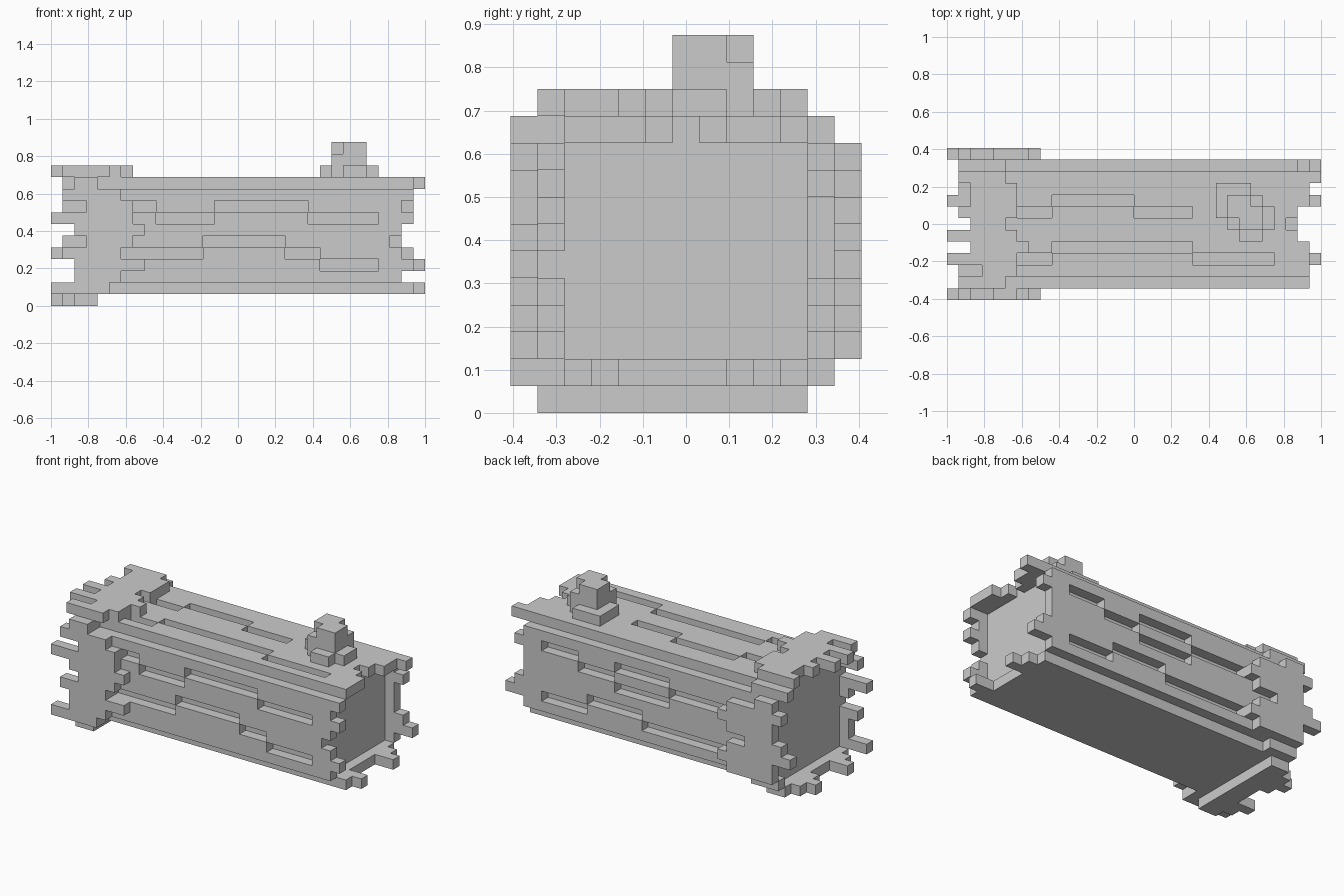
import bpy, bmesh
from itertools import product

if "Cube" in bpy.data.objects:
    bpy.data.objects.remove(bpy.data.objects["Cube"])

U = 1 / 16                      # block size
I0, J0 = 16, 6.5                # grid centre in x and y


def box(x, y, z):
    """Set of grid cells in half-open ranges."""
    return set(product(range(*x), range(*y), range(*z)))


def rows(starts, ends, place):
    """One row of cells along x per list entry; place(n) gives its (j, k)."""
    cells = set()
    for n, (a, b) in enumerate(zip(starts, ends)):
        j, k = place(n)
        cells |= box((a, b), (j, j + 1), (k, k + 1))
    return cells


# Inner wood, recessed at both ends
core = box((3, 29), (2, 11), (2, 10))

# Four bark slabs with ragged right ends
L = [3] * 9
front_bark = rows(L, [30, 31, 30, 29, 30, 31, 30, 31], lambda n: (1, n + 2))
back_bark = rows(L, [30, 32, 31, 30, 30, 30, 31, 30], lambda n: (11, n + 2))
top_bark = rows(L, [31, 31, 31, 30, 29, 30, 31, 31, 32], lambda n: (n + 2, 10))
bottom_bark = rows(L, [31, 32, 30, 30, 30, 30, 32, 31, 30], lambda n: (n + 2, 1))

# Grooves in the bark: (row, first, last)
for r, a, b in [(8, 7, 9), (7, 9, 14), (8, 14, 22), (7, 22, 28),
                (4, 6, 13), (5, 13, 20), (4, 20, 23), (3, 23, 28)]:
    front_bark -= box((a, b), (1, 2), (r, r + 1))
for r, a, b in [(8, 24, 28), (7, 20, 24), (8, 14, 20), (6, 14, 20), (7, 8, 14),
                (3, 23, 28), (4, 17, 23), (3, 8, 17)]:
    back_bark -= box((a, b), (11, 12), (r, r + 1))
for r, a, b in [(7, 6, 9), (8, 9, 16), (7, 16, 21),
                (3, 6, 9), (4, 9, 21), (3, 21, 28)]:
    top_bark -= box((a, b), (r, r + 1), (10, 11))

# Ragged outer collar around the left end
front_collar = rows([0, 2, 2, 1, 3, 2, 0, 3, 1, 2],
                    [5, 6, 8, 6, 7, 8, 7, 7, 6, 4], lambda n: (0, n + 1))
back_collar = rows([2, 2, 0, 1, 2, 2, 1, 2],
                   [7, 8, 7, 5, 7, 8, 7, 4], lambda n: (12, n + 2))
top_collar = rows([1, 3, 0, 2, 0, 2, 1, 2, 2, 1],
                  [5, 6, 6, 7, 6, 5, 6, 6, 6, 5], lambda n: (n + 1, 11))
bottom_collar = rows([2, 1, 0, 2, 2, 2, 1, 0, 1, 2], [4] * 10, lambda n: (n + 1, 0))
corners = rows([3, 3, 1, 2], [5, 4, 5, 5],
               lambda n: [(1, 1), (1, 10), (11, 10), (11, 1)][n])

# Branch stub on top
stub = (box((24, 27), (6, 9), (11, 14)) | box((23, 24), (7, 10), (11, 12))
        | box((23, 26), (9, 10), (11, 12)) | box((27, 28), (6, 8), (11, 12))
        | box((25, 27), (5, 6), (11, 12)))
stub -= {(24, 6, 13), (26, 8, 13)}

parts = {
    "log_core": core,
    "front_bark": front_bark, "back_bark": back_bark,
    "top_bark": top_bark, "bottom_bark": bottom_bark,
    "front_collar": front_collar, "back_collar": back_collar,
    "top_collar": top_collar, "bottom_collar": bottom_collar,
    "collar_corners": corners, "branch_stub": stub,
}
solid = set().union(*parts.values())


def build(name, cells):
    """Mesh of the exposed block sides, with flat areas merged."""
    bm = bmesh.new()
    for c in cells:
        for axis, side in product(range(3), (0, 1)):
            near = list(c)
            near[axis] += 2 * side - 1
            if tuple(near) in solid:
                continue
            quad = []
            for s, t in ((0, 0), (1, 0), (1, 1), (0, 1)):
                p = list(c)
                p[axis] += side
                p[(axis + 1) % 3] += s
                p[(axis + 2) % 3] += t
                quad.append(bm.verts.new(((p[0] - I0) * U, (p[1] - J0) * U, p[2] * U)))
            bm.faces.new(quad if side else quad[::-1])
    bmesh.ops.remove_doubles(bm, verts=bm.verts, dist=U / 100)
    bmesh.ops.dissolve_limit(bm, angle_limit=0.01, verts=bm.verts, edges=bm.edges)
    mesh = bpy.data.meshes.new(name)
    bm.to_mesh(mesh)
    bm.free()
    bpy.context.collection.objects.link(bpy.data.objects.new(name, mesh))


for name, cells in parts.items():
    build(name, cells)
